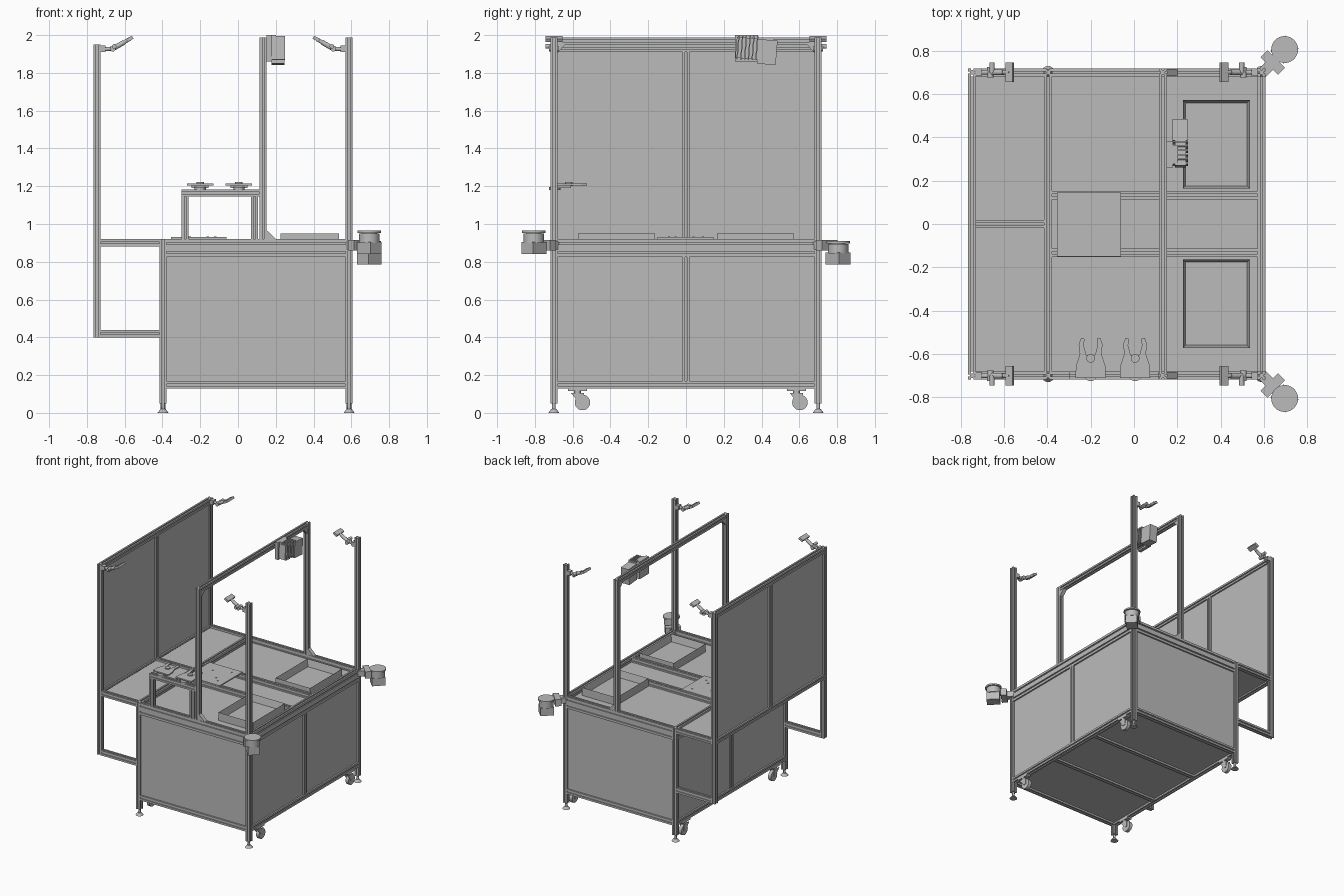
import bpy, bmesh, math
from mathutils import Vector, Matrix

if "Cube" in bpy.data.objects:
    bpy.data.objects.remove(bpy.data.objects["Cube"], do_unlink=True)

grey = bpy.data.materials.new("workshop grey")
grey.use_nodes = True
COLOUR = (0.5, 0.5, 0.5, 1)
grey.diffuse_color = COLOUR
grey.node_tree.nodes["Principled BSDF"].inputs["Base Color"].default_value = COLOUR
round_parts = []


def finish(name, bm):
    bmesh.ops.recalc_face_normals(bm, faces=bm.faces)
    mesh = bpy.data.meshes.new(name)
    bm.to_mesh(mesh)
    bm.free()
    mesh.materials.append(grey)
    ob = bpy.data.objects.new(name, mesh)
    bpy.context.collection.objects.link(ob)
    return ob


def prism(name, outline, axis, lo, hi):
    """Extrude an outline, given in the two axes that follow `axis`."""
    bm = bmesh.new()
    verts = []
    for p in outline:
        co = Vector()
        co[axis], co[(axis + 1) % 3], co[(axis + 2) % 3] = lo, p[0], p[1]
        verts.append(bm.verts.new(co))
    face = bm.faces.new(verts)
    top = bmesh.ops.extrude_face_region(bm, geom=[face])["geom"]
    step = Vector()
    step[axis] = hi - lo
    bmesh.ops.translate(bm, vec=step, verts=[v for v in top if isinstance(v, bmesh.types.BMVert)])
    return finish(name, bm)


def beam(name, axis, x, y, z, groove=0.005, depth=0.008):
    """Slotted extrusion filling the given ranges."""
    span = (x, y, z)
    u, v = span[(axis + 1) % 3], span[(axis + 2) % 3]
    cu, cv = sum(u) / 2, sum(v) / 2
    a, b = (u[1] - u[0]) / 2, (v[1] - v[0]) / 2
    pts = []
    for turn in range(4):
        w, h = (a, b) if turn % 2 == 0 else (b, a)
        for p, q in ((-w, -h), (-groove, -h), (-groove, depth - h), (groove, depth - h), (groove, -h)):
            for _ in range(turn):
                p, q = -q, p
            pts.append((cu + p, cv + q))
    return prism(name, pts, axis, *span[axis])


def box(name, x, y, z, turn=0, axis='Z'):
    centre = Vector((sum(x), sum(y), sum(z))) / 2
    bm = bmesh.new()
    bmesh.ops.create_cube(bm, size=1)
    size = Matrix.Diagonal((x[1] - x[0], y[1] - y[0], z[1] - z[0], 1))
    bm.transform(Matrix.Translation(centre) @ Matrix.Rotation(turn, 4, axis) @ size)
    return finish(name, bm)


def block(name, centre, size, turn=0, axis='Z'):
    return box(name, *[(c - s / 2, c + s / 2) for c, s in zip(centre, size)], turn, axis)


def rod(name, p, q, r, r2=None, sides=24):
    p, q = Vector(p), Vector(q)
    bm = bmesh.new()
    bmesh.ops.create_cone(bm, cap_ends=True, segments=sides, radius1=r,
                          radius2=r if r2 is None else r2, depth=(q - p).length)
    rot = (q - p).to_track_quat('Z', 'Y').to_matrix().to_4x4()
    bm.transform(Matrix.Translation((p + q) / 2) @ rot)
    ob = finish(name, bm)
    round_parts.append(ob)
    return ob


def tray(name, x, y, z, wall):
    ob = box(name, x, y, z)
    bm = bmesh.new()
    bm.from_mesh(ob.data)
    top = [f for f in bm.faces if f.normal.z > 0.9]
    bmesh.ops.inset_region(bm, faces=top, thickness=wall)
    bmesh.ops.translate(bm, vec=(0, 0, z[0] - z[1] + 0.008), verts=top[0].verts)
    bm.to_mesh(ob.data)
    bm.free()


# Ranges shared by the frame
WALL, LEFT, GANTRY, RIGHT = (-0.765, -0.728), (-0.415, -0.378), (0.115, 0.152), (0.57, 0.607)
INNER = (LEFT[1], RIGHT[0])
SHELF = (WALL[1], LEFT[0])
MID = (-0.018, 0.018)
LENGTH = (-0.681, 0.681)
TOP, SUB, BASE = (0.873, 0.92), (0.825, 0.873), (0.128, 0.168)

for s, side in ((-1, "front"), (1, "back")):
    edge = tuple(sorted((s * 0.681, s * 0.718)))
    mid = s * 0.7
    # Posts
    beam(side + "_wall_post", 2, WALL, edge, (0.4, 1.95))
    beam(side + "_left_leg", 2, LEFT, edge, (0.05, 0.92))
    beam(side + "_right_post", 2, RIGHT, edge, (0.05, 1.987))
    beam(side + "_gantry_post", 2, GANTRY, edge, (0.92, 1.987))
    # Rails running across
    for label, z in (("top", TOP), ("sub", SUB), ("base", BASE)):
        beam(f"{side}_{label}_rail", 0, INNER, edge, z)
    beam(side + "_shelf_rail", 0, SHELF, edge, (0.882, 0.92))
    beam(side + "_lower_shelf_rail", 0, SHELF, edge, (0.4, 0.44))
    box(side + "_panel", INNER, (mid - 0.006, mid + 0.006), (BASE[1], SUB[0]))
    beam(side + "_table_cross_beam", 0, INNER, (s * 0.133 - 0.02, s * 0.133 + 0.02), (0.882, 0.92))
    beam(side + "_floor_beam", 0, INNER, (s * 0.23 - 0.018, s * 0.23 + 0.018), BASE)
    # Gantry corner braces
    prism(side + "_gantry_foot_brace", [(0.92, 0.152), (0.92, 0.2), (0.967, 0.152)], 1,
          edge[0] + 0.002, edge[1] - 0.002)
    prism(side + "_gantry_top_brace", [(s * 0.681, 1.95), (s * 0.64, 1.95), (s * 0.681, 1.905)], 0, 0.118, 0.149)
    # Feet and casters
    for x, end in ((sum(LEFT) / 2, "left"), (sum(RIGHT) / 2, "right")):
        tag = f"{side}_{end}_"
        rod(tag + "foot", (x, mid, 0), (x, mid, 0.02), 0.029, 0.014)
        rod(tag + "foot_stem", (x, mid, 0.015), (x, mid, 0.06), 0.009)
        plate_y, wheel_y = (-0.575, -0.548) if s < 0 else (0.585, 0.603)
        block(tag + "caster_plate", (x, plate_y, 0.122), (0.036, 0.1, 0.012))
        rod(tag + "caster_swivel", (x, plate_y, 0.095), (x, plate_y, 0.118), 0.018)
        for k in (-1, 1):
            prism(tag + "caster_fork", [(plate_y - 0.035, 0.105), (wheel_y - 0.012, 0.05),
                                        (wheel_y + 0.012, 0.05), (plate_y + 0.035, 0.105)],
                  0, x + k * 0.016 - 0.002, x + k * 0.016 + 0.002)
        rod(tag + "caster_wheel", (x - 0.013, wheel_y, 0.055), (x + 0.013, wheel_y, 0.055), 0.041)
    # Trays
    tray(side + "_tray", (0.225, 0.535), tuple(sorted((s * 0.163, s * 0.572))), (0.885, 0.95), 0.018)
    # Small jointed sensor arms on the tall posts
    for x0, d, end in ((WALL[1], 1, "wall"), (RIGHT[0], -1, "right")):
        tag = f"{side}_{end}_sensor_"
        path = [(x0 + d * a, mid, h) for a, h in ((0, 1.925), (0.065, 1.928), (0.125, 1.962), (0.155, 1.98))]
        block(tag + "clamp", (x0 + d * 0.012, mid, 1.927), (0.03, 0.036, 0.034))
        rod(tag + "arm", path[0], path[1], 0.011)
        rod(tag + "link", path[1], path[2], 0.013)
        rod(tag + "neck", path[2], path[3], 0.01)
        rod(tag + "joint", (path[1][0], mid - 0.025, 1.928), (path[1][0], mid + 0.025, 1.928), 0.015)
        rod(tag + "knob", (path[1][0] + d * 0.008, mid, 1.94), (path[1][0] + d * 0.008, mid + s * 0.045, 1.94), 0.012)
        block(tag + "bar", path[3], (0.036, 0.09, 0.018), -d * 0.5, 'Y')
    # Swivel units on the right corners
    drop = 0 if s < 0 else -0.055
    tag = side + "_swivel_unit_"
    hx, hy, quarter = 0.695, s * 0.805, s * math.pi / 4
    block(tag + "bracket", (0.64, s * 0.745, 0.888), (0.045, 0.115, 0.055), quarter)
    block(tag + "arm", (0.605, s * 0.71, 0.888), (0.06, 0.05, 0.045), quarter)
    block(tag + "body", (hx, hy, 0.872 + drop), (0.1, 0.085, 0.064), quarter)
    rod(tag + "drum", (hx, hy, 0.9 + drop), (hx, hy, 0.95 + drop), 0.054, sides=32)
    rod(tag + "cap", (hx, hy, 0.953 + drop), (hx, hy, 0.965 + drop), 0.062, sides=32)
    rod(tag + "hub", (hx, hy, 0.945 + drop), (hx, hy, 0.958 + drop), 0.04)

# Rails running front to back
for x, end in ((LEFT, "left"), (RIGHT, "right")):
    for label, z in (("top", TOP), ("sub", SUB), ("base", BASE)):
        beam(f"{end}_{label}_rail", 1, x, LENGTH, z)
    beam(end + "_mullion", 2, x, MID, (BASE[1], SUB[0]))
    c = sum(x) / 2
    box(end + "_panel", (c - 0.006, c + 0.006), LENGTH, (BASE[1], SUB[0]))
beam("gantry_beam", 1, GANTRY, LENGTH, (1.95, 1.987))

# Tall wall with its shelf
beam("wall_top_rail", 1, WALL, LENGTH, (1.91, 1.95))
beam("wall_bottom_rail", 1, WALL, LENGTH, (0.882, 0.92))
beam("wall_mullion", 2, WALL, MID, (0.92, 1.91))
box("wall_panel", (-0.752, -0.74), LENGTH, (0.92, 1.91))
beam("shelf_middle_beam", 0, SHELF, MID, (0.882, 0.92))
box("shelf_board", SHELF, LENGTH, (0.893, 0.905))

# Table top and floor
box("table_board", INNER, LENGTH, (0.873, 0.885))
box("floor_board", INNER, LENGTH, (0.142, 0.154))

# Fixture plate with screws
box("fixture_plate", (-0.355, -0.06), (-0.15, 0.145), (0.92, 0.93))
for x, y in ((-0.255, 0.04), (-0.12, 0.09), (-0.16, -0.055), (-0.12, -0.09)):
    rod("fixture_screw", (x, y, 0.928), (x, y, 0.934), 0.006, sides=12)

# Riser at the front edge carrying two grippers
RISER = (-0.718, -0.681)
beam("riser_beam", 0, (-0.298, 0.114), RISER, (1.145, 1.182))
for x in (-0.298, 0.068):
    beam("riser_leg", 2, (x, x + 0.037), RISER, (0.92, 1.145))
half = [(0.07, -0.71), (0.068, -0.655), (0.05, -0.6), (0.055, -0.555), (0.044, -0.525),
        (0.028, -0.53), (0.032, -0.56), (0.02, -0.605)]
for cx in (-0.2, 0.005):
    claw = [(cx + x, y) for x, y in half] + [(cx - x, y) for x, y in reversed(half)]
    prism("gripper_claw", claw, 2, 1.204, 1.214)
    box("gripper_base", (cx - 0.045, cx + 0.045), (-0.69, -0.61), (1.19, 1.206))
    rod("gripper_mount", (cx, -0.695, 1.18), (cx, -0.695, 1.195), 0.03)
    rod("gripper_pivot", (cx, -0.62, 1.2), (cx, -0.62, 1.222), 0.02)

# Camera hanging on the gantry beam
tilt = -0.08
block("camera_mount", (0.165, 0.32, 1.93), (0.028, 0.12, 0.14))
block("camera_body", (0.212, 0.43, 1.91), (0.07, 0.1, 0.13), tilt, 'X')
block("camera_rear", (0.215, 0.325, 1.93), (0.05, 0.12, 0.11), tilt, 'X')
for i in range(6):
    block("camera_fin", (0.215, 0.275 + i * 0.02, 1.932), (0.07, 0.007, 0.125), tilt, 'X')
box("camera_bracket", (0.152, 0.2), (0.28, 0.36), (1.985, 2.0))

# Smooth the round parts, keeping their rims sharp
bpy.ops.object.select_all(action='DESELECT')
for ob in round_parts:
    ob.select_set(True)
bpy.context.view_layer.objects.active = round_parts[0]
bpy.ops.object.shade_smooth_by_angle(angle=math.radians(35))
